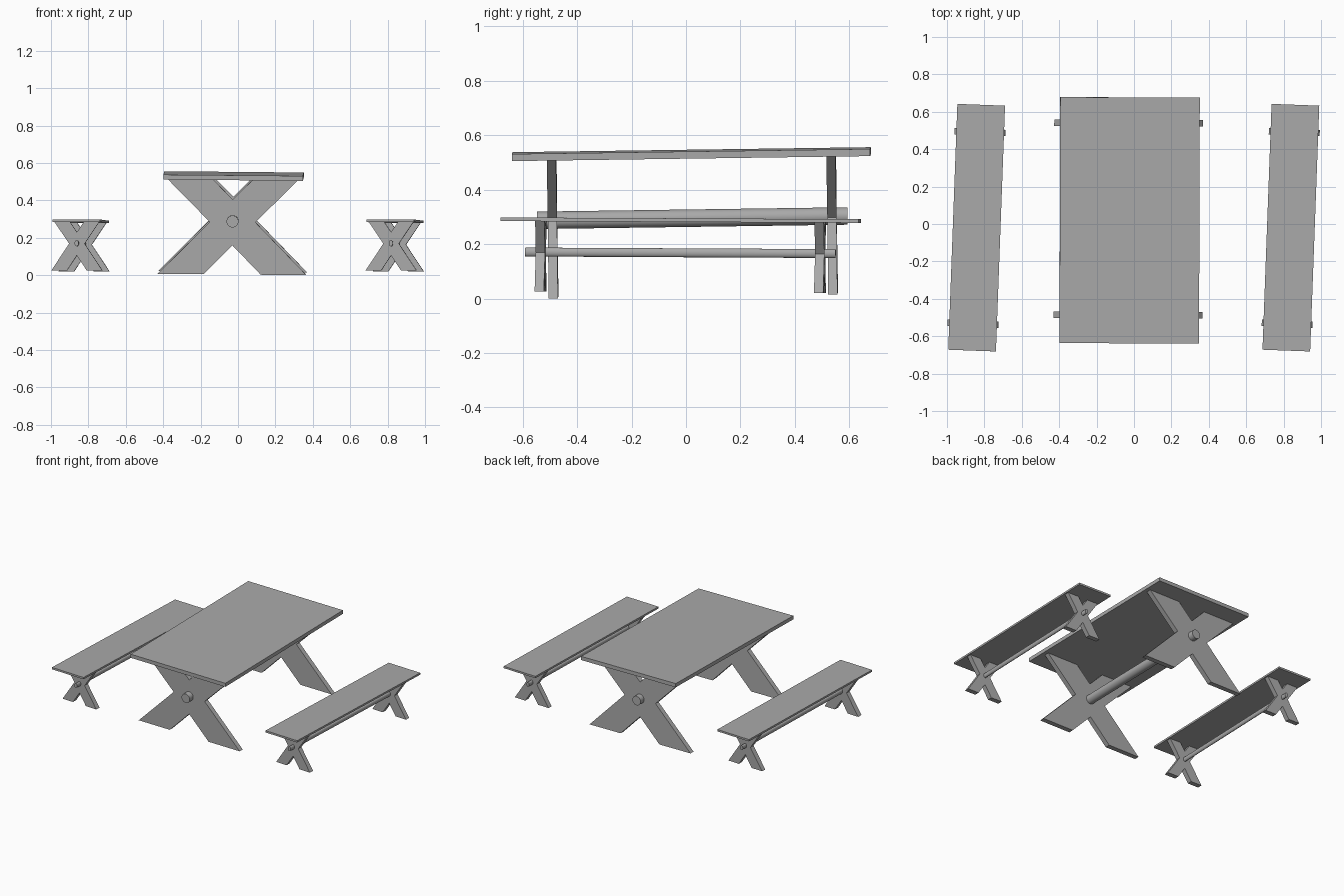
import bpy
import bmesh
import math
from mathutils import Matrix, Vector, Euler

cube = bpy.data.objects.get("Cube")
if cube:
    bpy.data.objects.remove(cube, do_unlink=True)

grey = bpy.data.materials.new("plain grey")
grey.use_nodes = True
grey.diffuse_color = (0.4, 0.4, 0.4, 1)
grey.node_tree.nodes["Principled BSDF"].inputs["Base Color"].default_value = (0.4, 0.4, 0.4, 1)

HEIGHT = 0.506    # underside of the top
WAIST = 0.28      # height of the crossing


def add_part(name, bm, frame, smooth=False):
    bmesh.ops.recalc_face_normals(bm, faces=bm.faces)
    mesh = bpy.data.meshes.new(name)
    bm.to_mesh(mesh)
    bm.free()
    mesh.materials.append(grey)
    obj = bpy.data.objects.new(name, mesh)
    bpy.context.collection.objects.link(obj)
    obj.matrix_world = frame
    if smooth:
        bpy.ops.object.select_all(action="DESELECT")
        obj.select_set(True)
        bpy.context.view_layer.objects.active = obj
        bpy.ops.object.shade_smooth_by_angle(angle=math.radians(40))


def box(size, centre):
    bm = bmesh.new()
    bmesh.ops.create_cube(bm, size=1, matrix=Matrix.Translation(centre) @ Matrix.Diagonal((*size, 1)))
    return bm


def crossed_legs(y, thickness=0.034):
    # Right half of the X outline, mirrored to close it
    half = [(0, 0.156), (0.153, 0), (0.398, 0), (0.122, WAIST),
            (0.348, HEIGHT), (0.105, HEIGHT), (0, 0.401)]
    outline = half + [(-x, z) for x, z in reversed(half[1:-1])]
    bm = bmesh.new()
    face = bm.faces.new([bm.verts.new((x, y - thickness / 2, z)) for x, z in outline])
    out = bmesh.ops.extrude_face_region(bm, geom=[face])
    moved = [v for v in out["geom"] if isinstance(v, bmesh.types.BMVert)]
    bmesh.ops.translate(bm, verts=moved, vec=(0, thickness, 0))
    return bm


def rod():
    bm = bmesh.new()
    place = Matrix.Translation((0, 0, WAIST + 0.004)) @ Matrix.Rotation(math.pi / 2, 4, "X")
    bmesh.ops.create_cone(bm, cap_ends=True, segments=32, radius1=0.032, radius2=0.032,
                          depth=1.14, matrix=place)
    return bm


def trestle(name, location, rotation, scale):
    frame = Matrix.LocRotScale(Vector(location), Euler(rotation), Vector(scale))
    add_part(name + "_top", box((0.746, 1.315, 0.026), (0.002, 0, HEIGHT + 0.013)), frame)
    add_part(name + "_front_legs", crossed_legs(-0.513), frame)
    add_part(name + "_back_legs", crossed_legs(0.513), frame)
    add_part(name + "_rod", rod(), frame, smooth=True)


# Table, and two benches of the same design squeezed narrower and lower
trestle("table", (-0.03, 0.027, 0.011), (0.014, 0.009, -0.003), (1, 1, 1))
for side, x in (("right", -0.842), ("left", 0.838)):
    trestle(side + "_bench", (x, -0.021, 0.023), (-0.005, 0, -0.037), (0.342, 1, 0.51))
